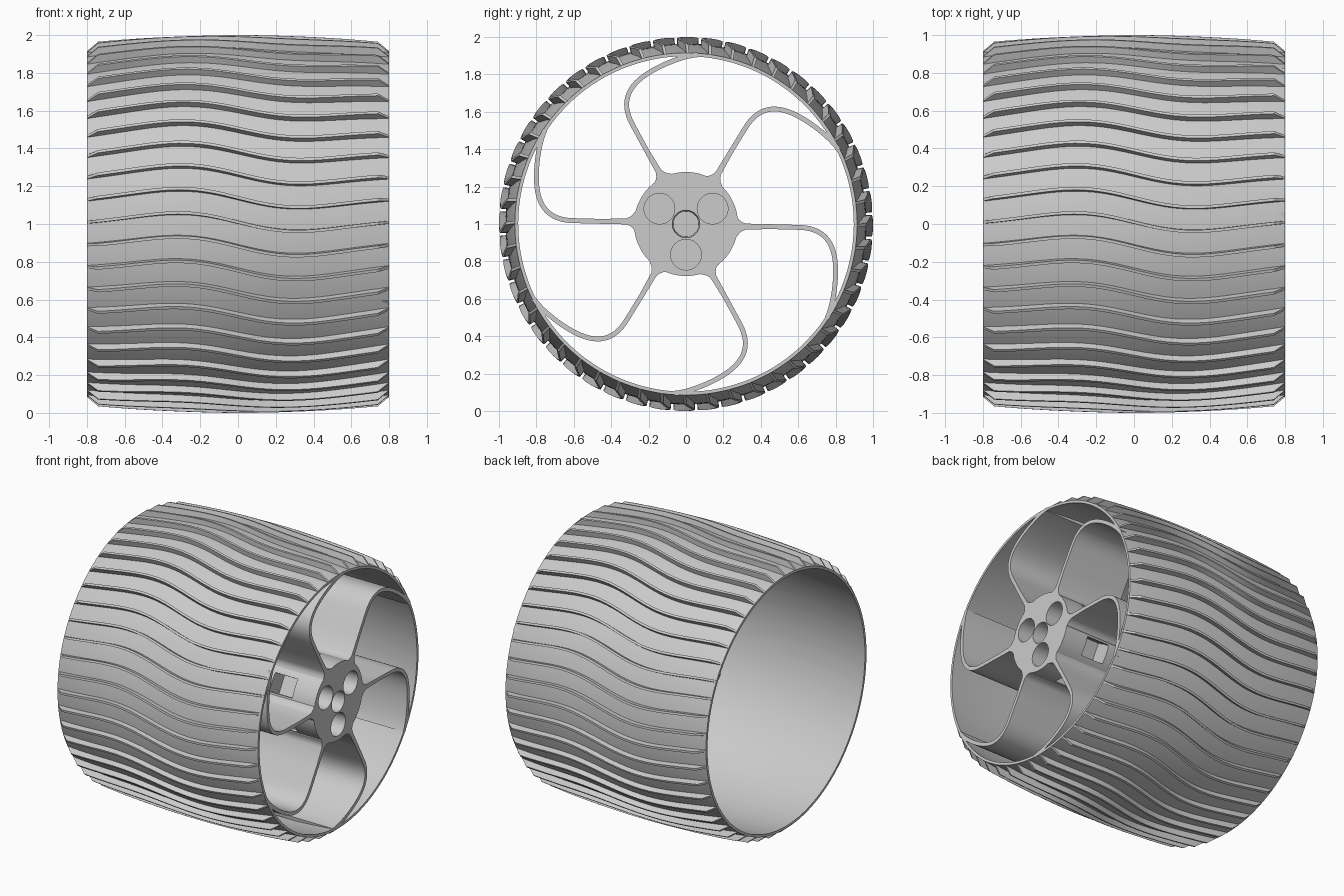
import bpy, bmesh
from math import sin, cos, pi, radians
from mathutils import Vector, Matrix
from mathutils.geometry import interpolate_bezier

cube = bpy.data.objects.get("Cube")
if cube:
    bpy.data.objects.remove(cube, do_unlink=True)

grey = bpy.data.materials.new("light_grey")
grey.use_nodes = True
colour = (0.6, 0.6, 0.6, 1)
grey.diffuse_color = colour
grey.node_tree.nodes["Principled BSDF"].inputs["Base Color"].default_value = colour

HALF = 0.8        # half the wheel width
RIDGES = 48
AXLE = 1.0        # height of the axle


def finish(bm, name):
    bmesh.ops.recalc_face_normals(bm, faces=bm.faces)
    mesh = bpy.data.meshes.new(name)
    bm.to_mesh(mesh)
    bm.free()
    mesh.materials.append(grey)
    ob = bpy.data.objects.new(name, mesh)
    ob.location.z = AXLE
    bpy.context.collection.objects.link(ob)
    return ob


def smooth(ob):
    bpy.ops.object.select_all(action='DESELECT')
    ob.select_set(True)
    bpy.context.view_layer.objects.active = ob
    bpy.ops.object.shade_smooth_by_angle(angle=radians(30))


def polar(x, r, a):
    return (x, r * cos(a), r * sin(a))


# Barrel profiles across the width
def floor_r(x):
    return 0.965 - 0.05 * (x / HALF) ** 2


def ridge_r(x):
    if abs(x) >= HALF - 0.001:
        return floor_r(x)
    return 1.0 - 0.035 * (x / 0.74) ** 2


def inner_r(x):
    return 0.935 - 0.038 * (x / HALF) ** 2


def wave(x):
    u = x / HALF
    return 0.047 * (sin(pi * u) + 0.2 * sin(2 * pi * u)) - 0.01


# Tyre: barrel with thin wavy ridges outside, plain inside
bm = bmesh.new()
xs = [-HALF] + [-0.74 + 1.48 * i / 28 for i in range(29)] + [HALF]
pitch = 2 * pi / RIDGES
columns = [(-0.009, False), (-0.008, True), (0.008, True), (0.009, False),
           (pitch / 3, False), (pitch * 2 / 3, False)]
outer, inner = [], []
for x in xs:
    out_row, in_row = [], []
    for t in range(RIDGES):
        for offset, raised in columns:
            a = t * pitch + offset + wave(x)
            r = ridge_r(x) if raised else floor_r(x)
            out_row.append(bm.verts.new(polar(x, r, a)))
            in_row.append(bm.verts.new(polar(x, inner_r(x), a)))
    outer.append(out_row)
    inner.append(in_row)


def bridge(row_a, row_b):
    n = len(row_a)
    for i in range(n):
        j = (i + 1) % n
        bm.faces.new((row_a[i], row_a[j], row_b[j], row_b[i]))


for k in range(len(xs) - 1):
    bridge(outer[k], outer[k + 1])
    bridge(inner[k], inner[k + 1])
bridge(outer[0], inner[0])
bridge(outer[-1], inner[-1])
smooth(finish(bm, "tyre"))

# Curved spokes, swept across part of the width
SPOKE_DEPTH = 0.5


def bezier(points, steps):
    p = [Vector((0, y, z)) for y, z in points]
    return interpolate_bezier(p[0], p[1], p[2], p[3], steps)


path = [Vector((0, y, -0.014)) for y in (0.25, 0.275, 0.285, 0.3, 0.32, 0.45)]
path += bezier([(0.6, -0.018), (0.74, -0.02), (0.8, -0.1), (0.8, -0.25)], 16)
path += bezier([(0.8, -0.25), (0.8, -0.33), (0.785, -0.44), (0.753, -0.506)], 10)[1:]
flare = [0.06, 0.05, 0.036, 0.024, 0.016]

bm = bmesh.new()
for s in range(6):
    turn = Matrix.Rotation(s * pi / 3, 4, 'X')
    rings = []
    for i, p in enumerate(path):
        d = (path[min(i + 1, len(path) - 1)] - path[max(i - 1, 0)]).normalized()
        side = Vector((0, -d.z, d.y)) * (flare[i] if i < len(flare) else 0.013)
        rings.append([bm.verts.new(turn @ (p + side * k + Vector((x, 0, 0))))
                      for k, x in ((1, HALF), (-1, HALF),
                                   (-1, HALF - SPOKE_DEPTH), (1, HALF - SPOKE_DEPTH))])
    for a, b in zip(rings, rings[1:]):
        bridge(a, b)
    bm.faces.new(rings[0])
    bm.faces.new(rings[-1])
smooth(finish(bm, "spokes"))


# Hub with bolt holes, axle hole and nut pockets
def cylinder(bm, x0, x1, r0, r1, y=0, z=0, sides=48):
    place = Matrix.Translation(((x0 + x1) / 2, y, z)) @ Matrix.Rotation(pi / 2, 4, 'Y')
    bmesh.ops.create_cone(bm, cap_ends=True, segments=sides, radius1=r0, radius2=r1,
                          depth=x1 - x0, matrix=place)


bm = bmesh.new()
cylinder(bm, HALF - SPOKE_DEPTH, HALF, 0.278, 0.278, sides=96)
hub = finish(bm, "hub")

HOLE_DEPTH = 0.15
bm = bmesh.new()
cylinder(bm, HALF - HOLE_DEPTH, HALF + 0.01, 0.068, 0.074)
for k in range(3):
    a = radians(30 + 120 * k)
    cylinder(bm, HALF - HOLE_DEPTH, HALF + 0.01, 0.082, 0.082, 0.164 * cos(a), 0.164 * sin(a))
for k in range(6):
    place = (Matrix.Rotation(radians(30 + 60 * k), 4, 'X')
             @ Matrix.Translation((HALF - 0.27, 0.25, 0))
             @ Matrix.Diagonal((0.18, 0.2, 0.13, 1)))
    bmesh.ops.create_cube(bm, size=1, matrix=place)
cutter = finish(bm, "hub_cutter")
cutter.hide_render = True
cutter.hide_viewport = True
cutter.display_type = 'WIRE'

cut = hub.modifiers.new("holes", 'BOOLEAN')
cut.operation = 'DIFFERENCE'
cut.solver = 'EXACT'
cut.object = cutter
smooth(hub)
